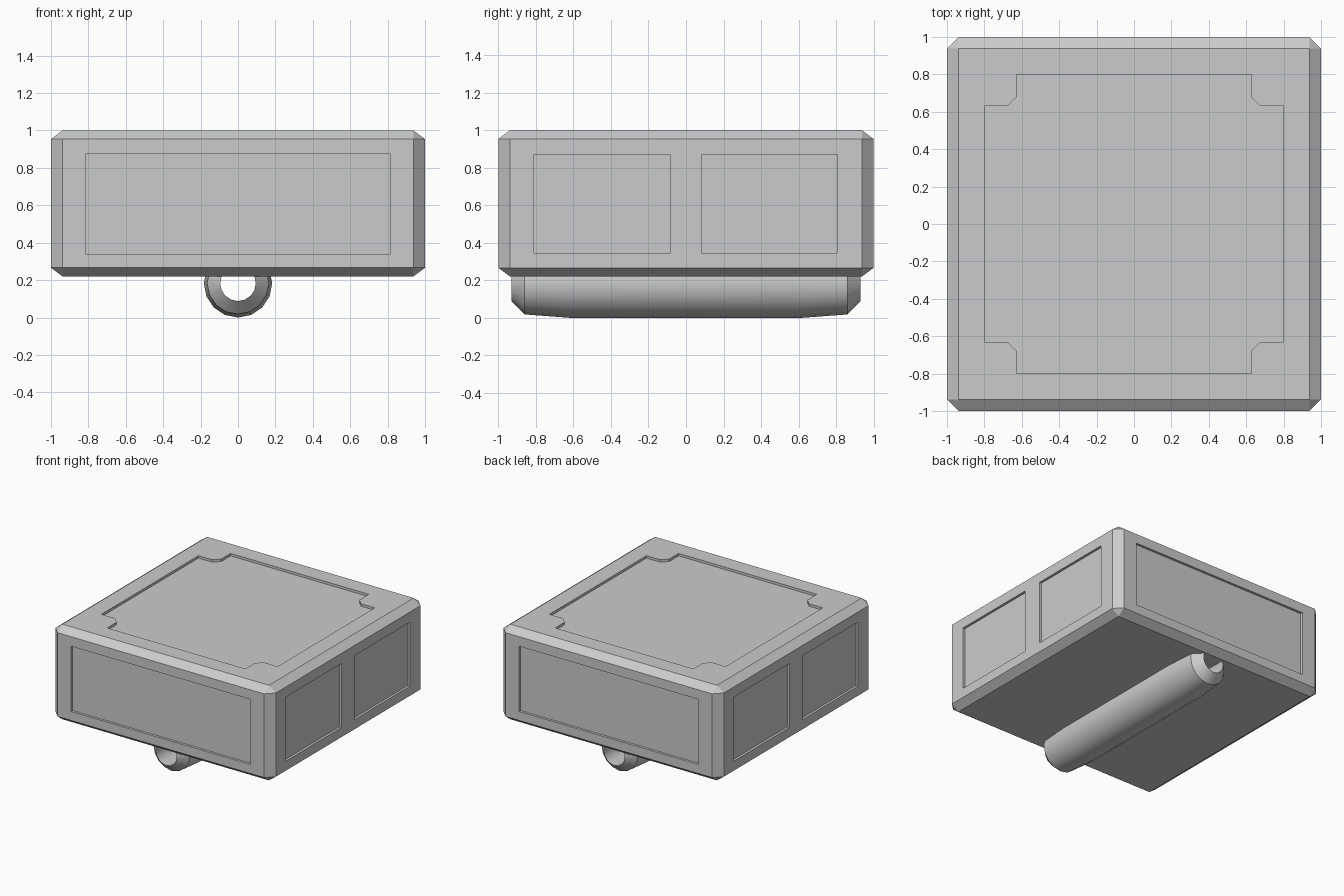
import bpy, bmesh
from math import cos, sin, pi
from mathutils import Matrix

if "Cube" in bpy.data.objects:
    bpy.data.objects.remove(bpy.data.objects["Cube"])


def make_object(name, bm):
    bmesh.ops.recalc_face_normals(bm, faces=bm.faces)
    mesh = bpy.data.meshes.new(name)
    bm.to_mesh(mesh)
    bm.free()
    obj = bpy.data.objects.new(name, mesh)
    bpy.context.collection.objects.link(obj)
    return obj


def cut_panel(body, name, outline, matrix, depth=0.02):
    """Recess an outline (local xy, outward +z) into the body."""
    bm = bmesh.new()
    face = bm.faces.new([bm.verts.new((u, v, -depth)) for u, v in outline])
    ext = bmesh.ops.extrude_face_region(bm, geom=[face])
    for v in [g for g in ext["geom"] if isinstance(g, bmesh.types.BMVert)]:
        v.co.z = 0.1
    bm.transform(matrix)
    cutter = make_object(name, bm)
    cutter.hide_render = True
    mod = body.modifiers.new(name, 'BOOLEAN')
    mod.operation = 'DIFFERENCE'
    mod.solver = 'EXACT'
    mod.object = cutter
    bpy.context.view_layer.objects.active = body
    bpy.ops.object.modifier_apply(modifier=name)
    bpy.data.objects.remove(cutter)


def rect(u0, u1, v0, v1):
    return [(u0, v0), (u1, v0), (u1, v1), (u0, v1)]


# Chamfered box body
bm = bmesh.new()
bmesh.ops.create_cube(bm, size=2)
bmesh.ops.scale(bm, vec=(1, 1, 0.52), verts=bm.verts)
bmesh.ops.bevel(bm, geom=bm.edges[:], offset=0.062, segments=1, affect='EDGES')
bmesh.ops.scale(bm, vec=(1, 1, 0.75), verts=bm.verts)
bmesh.ops.translate(bm, vec=(0, 0, 0.61), verts=bm.verts)
body = make_object("box_body", bm)

# Side recesses: one wide panel front and back, two on each side
stand = Matrix.Translation((0, -1, 0)) @ Matrix.Rotation(pi / 2, 4, 'X')
for i in range(4):
    turn = Matrix.Rotation(i * pi / 2, 4, 'Z') @ stand
    if i % 2 == 0:
        panels = [rect(-0.815, 0.815, 0.34, 0.875)]
    else:
        panels = [rect(-0.81, -0.083, 0.345, 0.87), rect(0.083, 0.805, 0.345, 0.87)]
    for j, panel in enumerate(panels):
        cut_panel(body, f"panel_cutter_{i}_{j}", panel, turn)

# Top recess with notched corners
corner = [(0.8, 0.63), (0.675, 0.63), (0.627, 0.678), (0.627, 0.8)]
outline = []
for sx, sy in ((1, 1), (-1, 1), (-1, -1), (1, -1)):
    pts = [(x * sx, y * sy) for x, y in corner]
    outline += pts if sx * sy > 0 else pts[::-1]
cut_panel(body, "top_panel_cutter", outline, Matrix.Translation((0, 0, 1)))

# Hollow rail under the box with tapered ends
SIDES, CENTRE = 16, 0.183
profile = [(0.095, -0.93), (0.165, -0.86), (0.183, -0.62),
           (0.183, 0.62), (0.165, 0.86), (0.095, 0.93)]
bm = bmesh.new()
rings = [[bm.verts.new((r * cos(2 * pi * k / SIDES), y,
                        CENTRE + r * sin(2 * pi * k / SIDES)))
          for k in range(SIDES)] for r, y in profile]
for a, b in zip(rings, rings[1:] + rings[:1]):
    for k in range(SIDES):
        n = (k + 1) % SIDES
        bm.faces.new((a[k], a[n], b[n], b[k]))
rail = make_object("bottom_rail", bm)
bpy.ops.object.select_all(action='DESELECT')
rail.select_set(True)
bpy.context.view_layer.objects.active = rail
bpy.ops.object.shade_smooth_by_angle(angle=0.7)
